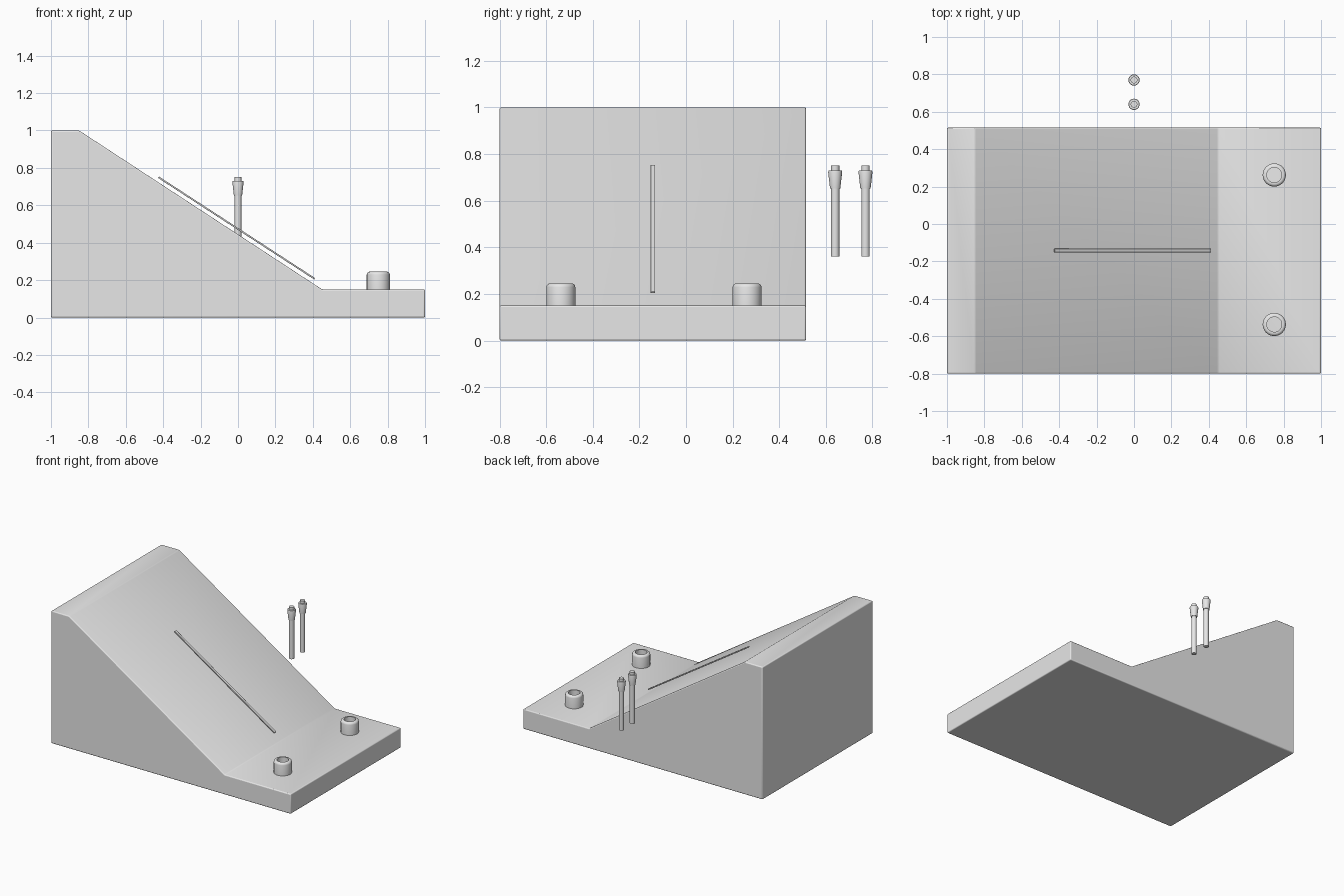
import bpy, bmesh, math
from mathutils import Vector

cube = bpy.data.objects.get("Cube")
if cube:
    bpy.data.objects.remove(cube, do_unlink=True)

grey = bpy.data.materials.new("plain_grey")
grey.use_nodes = True
GREY = (0.8, 0.8, 0.8, 1)
grey.diffuse_color = GREY
next(n for n in grey.node_tree.nodes if n.type == 'BSDF_PRINCIPLED').inputs["Base Color"].default_value = GREY


def finish(bm, name, bevel=0, segments=3):
    """Turn a bmesh into a shaded object, with optional rounded edges."""
    bmesh.ops.recalc_face_normals(bm, faces=bm.faces)
    mesh = bpy.data.meshes.new(name)
    bm.to_mesh(mesh)
    bm.free()
    mesh.materials.append(grey)
    ob = bpy.data.objects.new(name, mesh)
    bpy.context.collection.objects.link(ob)
    if bevel:
        mod = ob.modifiers.new("rounded_edges", 'BEVEL')
        mod.width, mod.segments = bevel, segments
        mod.limit_method = 'ANGLE'
        mod.angle_limit = math.radians(25)
    bpy.ops.object.select_all(action='DESELECT')
    ob.select_set(True)
    bpy.context.view_layer.objects.active = ob
    bpy.ops.object.shade_smooth_by_angle(angle=math.radians(35))
    return ob


def lathe(name, profile, location, closed=False, steps=40):
    """Spin a radius/height profile around the vertical axis."""
    bm = bmesh.new()
    verts = [bm.verts.new((r, 0, z)) for r, z in profile]
    edges = [bm.edges.new(pair) for pair in zip(verts, verts[1:])]
    if closed:
        edges.append(bm.edges.new((verts[-1], verts[0])))
    bmesh.ops.spin(bm, geom=verts + edges, axis=(0, 0, 1), cent=(0, 0, 0),
                   angle=math.tau, steps=steps)
    bmesh.ops.remove_doubles(bm, verts=bm.verts, dist=0.0002)
    ob = finish(bm, name)
    ob.location = location
    return ob


# Sloped body: side profile extruded across the depth
bm = bmesh.new()
outline = [(-1, 0), (1, 0), (1, 0.15), (0.45, 0.15), (-0.85, 1), (-1, 1)]
face = bm.faces.new([bm.verts.new((x, -0.8, z)) for x, z in outline])
side = bmesh.ops.extrude_face_region(bm, geom=[face])
bmesh.ops.translate(bm, vec=(0, 1.315, 0),
                    verts=[v for v in side["geom"] if isinstance(v, bmesh.types.BMVert)])
finish(bm, "sloped_body", bevel=0.007)

# Thin rail floating just above the slope
start, end = Vector((-0.425, -0.142, 0.75)), Vector((0.41, -0.142, 0.207))
bm = bmesh.new()
bmesh.ops.create_cube(bm, size=1)
bmesh.ops.scale(bm, vec=((end - start).length, 0.02, 0.009), verts=bm.verts)
rail = finish(bm, "slope_rail", bevel=0.002, segments=2)
rail.location = (start + end) / 2
rail.rotation_euler.y = math.atan2(start.z - end.z, end.x - start.x)

# Ring sockets on the low shelf
ring = [(0.062, 0.148), (0.062, 0.229), (0.06, 0.237), (0.054, 0.243),
        (0.048, 0.245), (0.04, 0.245), (0.04, 0.148)]
for label, y in (("front", -0.537), ("rear", 0.262)):
    lathe(label + "_ring_socket", ring, (0.75, y, 0), closed=True)

# Loose pins standing behind the body
pin = [(0, 0.36), (0.018, 0.36), (0.018, 0.652), (0.022, 0.652), (0.03, 0.722),
       (0.028, 0.73), (0.018, 0.73), (0.018, 0.75), (0, 0.75)]
for label, y in (("near", 0.64), ("far", 0.77)):
    lathe(label + "_pin", pin, (0, y, 0), steps=32)
